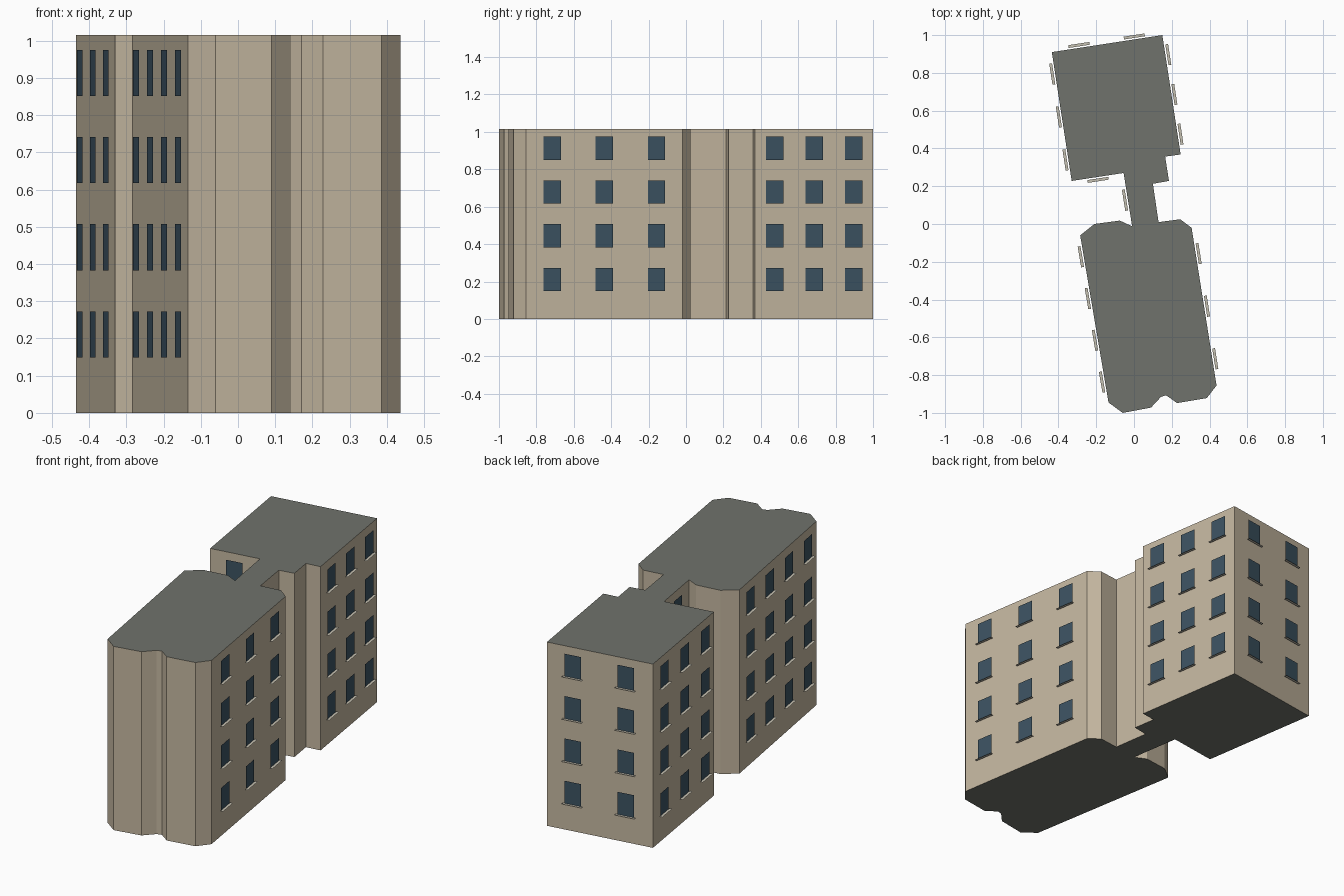
import bpy, bmesh
from mathutils import Vector

if "Cube" in bpy.data.objects:
    bpy.data.objects.remove(bpy.data.objects["Cube"])

HEIGHT = 1.015
# Building footprint, counter-clockwise from the back right corner
PLAN = [(0.15, 1.0), (-0.435, 0.91), (-0.33, 0.228), (-0.055, 0.27),
        (-0.01, -0.012), (-0.075, 0.018), (-0.21, 0.0), (-0.285, -0.06),
        (-0.135, -0.945), (-0.06, -1.0), (0.09, -0.972), (0.143, -0.915),
        (0.17, -0.907), (0.228, -0.948), (0.385, -0.922), (0.437, -0.855),
        (0.305, -0.02), (0.245, 0.025), (0.13, 0.01), (0.10, 0.213),
        (0.185, 0.228), (0.165, 0.357), (0.247, 0.368)]
# Wall index -> number of window columns
WINDOWS = {0: 2, 1: 3, 2: 1, 3: 1, 7: 4, 15: 3, 22: 3}
FLOORS, FIRST_Z, PITCH = 4, 0.149, 0.234
WIN_W, WIN_H, SILL_W = 0.094, 0.124, 0.112
PANE_OUT, SILL_OUT = 0.008, 0.023
UP = Vector((0, 0, 1))


def material(name, rgb):
    mat = bpy.data.materials.new(name)
    mat.diffuse_color = (*rgb, 1)
    mat.use_nodes = True
    mat.node_tree.nodes["Principled BSDF"].inputs["Base Color"].default_value = mat.diffuse_color
    return mat


def finish(name, bm, mats):
    mesh = bpy.data.meshes.new(name)
    bm.to_mesh(mesh)
    bm.free()
    for m in mats:
        mesh.materials.append(m)
    obj = bpy.data.objects.new(name, mesh)
    bpy.context.collection.objects.link(obj)
    return obj


def quad(bm, pts):
    bm.faces.new([bm.verts.new(p) for p in pts])


wall_mat = material("wall_beige", (0.55, 0.47, 0.35))
roof_mat = material("roof_grey", (0.16, 0.17, 0.15))
glass_mat = material("window_glass", (0.045, 0.085, 0.12))
sill_mat = material("sill_stone", (0.56, 0.53, 0.44))

# Building body: extruded footprint with grey roof and base
bm = bmesh.new()
low = [bm.verts.new((x, y, 0)) for x, y in PLAN]
high = [bm.verts.new((x, y, HEIGHT)) for x, y in PLAN]
n = len(PLAN)
for i in range(n):
    j = (i + 1) % n
    bm.faces.new((low[i], low[j], high[j], high[i]))
for ring in (high, low[::-1]):
    bm.faces.new(ring).material_index = 1
finish("building_body", bm, [wall_mat, roof_mat])

# Window panes and flat sills, evenly spaced along each wall
panes, sills = bmesh.new(), bmesh.new()
for wall, columns in WINDOWS.items():
    a = Vector((*PLAN[wall], 0))
    b = Vector((*PLAN[(wall + 1) % n], 0))
    along = (b - a).normalized()
    out = along.cross(UP)
    for c in range(columns):
        for f in range(FLOORS):
            p = a.lerp(b, (c + 0.5) / columns) + out * PANE_OUT
            p += UP * (FIRST_Z + f * PITCH)
            w, s = along * WIN_W / 2, along * SILL_W / 2
            quad(panes, [p - w, p + w, p + w + UP * WIN_H, p - w + UP * WIN_H])
            d = out * (SILL_OUT - PANE_OUT)
            quad(sills, [p - s, p - s + d, p + s + d, p + s])
finish("window_panes", panes, [glass_mat])
finish("window_sills", sills, [sill_mat])
